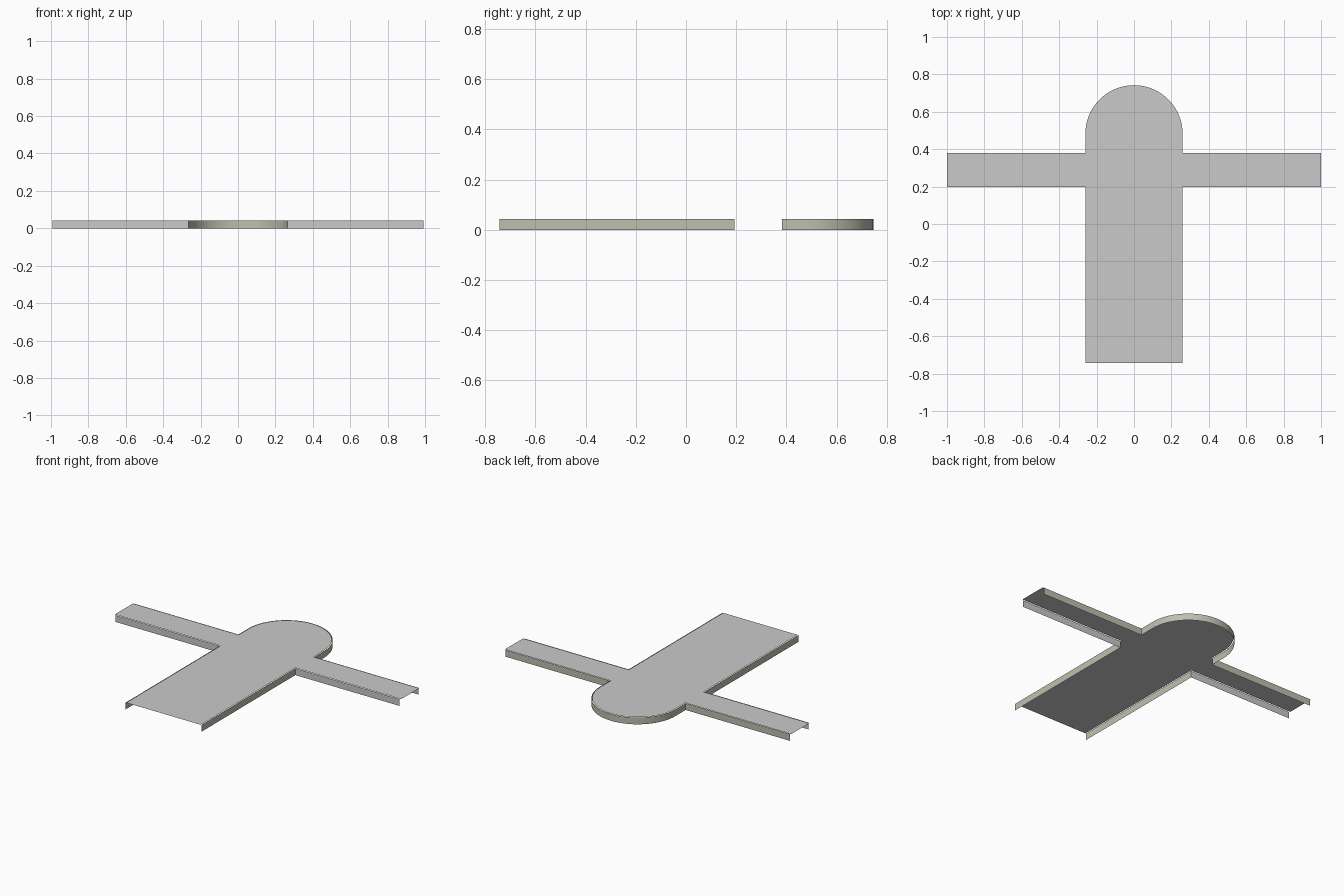
import bpy, math

if "Cube" in bpy.data.objects:
    bpy.data.objects.remove(bpy.data.objects["Cube"])

H = 0.043            # overall height
ARM_END = 1.0        # plate arm tip
FRONT = -0.743       # open front end
ARC_Y = 0.482        # centre of the rounded end


def material(name, rgb):
    m = bpy.data.materials.new(name)
    m.diffuse_color = (*rgb, 1)
    m.use_nodes = True
    m.node_tree.nodes["Principled BSDF"].inputs["Base Color"].default_value = m.diffuse_color
    return m


grey = material("light grey", (0.59, 0.59, 0.59))
beige = material("warm beige grey", (0.52, 0.52, 0.43))


def arc(r, n=48):
    """Half circle from +x over +y to -x."""
    return [(r * math.cos(math.pi * i / n), ARC_Y + r * math.sin(math.pi * i / n))
            for i in range(n + 1)]


def make(name, verts, faces, mat):
    me = bpy.data.meshes.new(name)
    me.from_pydata(verts, [], faces)
    me.materials.append(mat)
    ob = bpy.data.objects.new(name, me)
    bpy.context.collection.objects.link(ob)
    return ob


def wall(name, path, mat):
    """Thin vertical sheet standing along a path, outside on the right hand."""
    n = len(path)
    verts = [(x, y, 0) for x, y in path] + [(x, y, H) for x, y in path]
    faces = [(i, i + 1, n + i + 1, n + i) for i in range(n - 1)]
    return make(name, verts, faces, mat)


# Top plate: body with rounded end, plus two arms
w, y0, y1 = 0.26, 0.199, 0.379
body = [(-w, FRONT), (w, FRONT), (w, y0), (w, y1)] + arc(w) + [(-w, y1), (-w, y0)]
plate = [(x, y, H) for x, y in body]
n = len(plate)
plate += [(ARM_END, y0, H), (ARM_END, y1, H), (-ARM_END, y1, H), (-ARM_END, y0, H)]
make("top_plate", plate,
     [tuple(range(n)), (2, n, n + 1, 3), (n - 1, n - 2, n + 2, n + 3)], grey)

# Skirt walls, set slightly outside the plate; arm and front ends stay open
W, Y0, Y1, X = 0.2645, 0.194, 0.382, 0.993
for side, s in (("right", 1), ("left", -1)):
    def path(*pts):
        p = [(s * x, y) for x, y in pts]
        return p if s > 0 else p[::-1]
    wall(side + "_body_wall", path((W, FRONT), (W, Y0)), beige)
    wall(side + "_arm_front_wall", path((W, Y0), (X, Y0)), grey)
    wall(side + "_arm_back_wall", path((X, Y1), (W, Y1)), beige)

# Rounded end wall
end = wall("rounded_end_wall", [(W, Y1)] + arc(W) + [(-W, Y1)], beige)
for p in end.data.polygons:
    p.use_smooth = True
